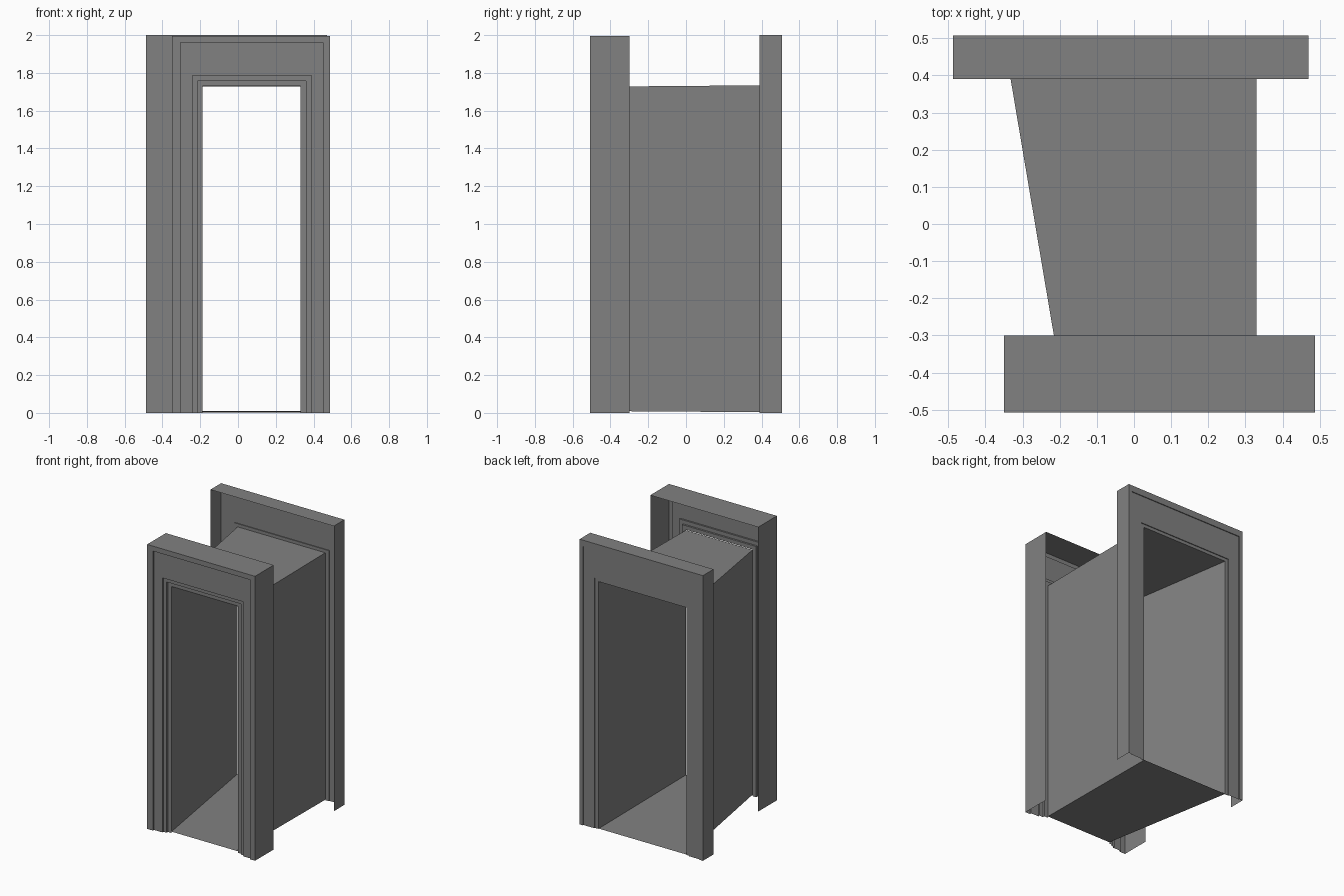
import bpy

if "Cube" in bpy.data.objects:
    bpy.data.objects.remove(bpy.data.objects["Cube"])

# Dark grey paint shared by all parts
paint = bpy.data.materials.new("dark_grey")
paint.diffuse_color = (0.22, 0.22, 0.22, 1)
paint.use_nodes = True
paint.node_tree.nodes["Principled BSDF"].inputs["Base Color"].default_value = paint.diffuse_color


def make_object(name, verts, faces):
    mesh = bpy.data.meshes.new(name)
    mesh.from_pydata(verts, [], faces)
    mesh.validate()
    mesh.update()
    mesh.materials.append(paint)
    obj = bpy.data.objects.new(name, mesh)
    bpy.context.collection.objects.link(obj)
    return obj


def casing(name, rings, flip=False):
    """Hollow stepped door casing: each ring is (left x, right x, top z, y)."""
    verts, faces = [], []
    for xl, xr, zt, y in rings:
        verts += [(xl, y, 0), (xl, y, zt), (xr, y, zt), (xr, y, 0)]
    for r in range(len(rings) - 1):
        for k in range(3):
            a, b = r * 4 + k, r * 4 + 4 + k
            face = (a, b, b + 1, a + 1)
            faces.append(face[::-1] if flip else face)
    return make_object(name, verts, faces)


def stepped(outlines, levels, wall_y):
    """Turn nested outlines and the depth of each band into casing rings."""
    rings = [(*outlines[0], wall_y)]
    for i, y in enumerate(levels):
        rings += [(*outlines[i], y), (*outlines[i + 1], y)]
    return rings


# Front casing: outer lip, flat panel and two inner steps
casing("front_casing", stepped(
    [(-0.35, 0.487, 1.995), (-0.305, 0.45, 1.96), (-0.24, 0.39, 1.785),
     (-0.215, 0.36, 1.758), (-0.187, 0.33, 1.73)],
    [-0.507, -0.495, -0.483, -0.47], -0.30))

# Back casing: outer lip, flat panel and one inner step
casing("back_casing", stepped(
    [(-0.487, 0.47, 2.0), (-0.46, 0.445, 1.955), (-0.375, 0.36, 1.757),
     (-0.35, 0.33, 1.735)],
    [0.508, 0.502, 0.496], 0.39), flip=True)

# Tapered passage joining both openings: floor, ceiling and two walls
passage = []
for xl, xr, z0, z1, y in [(-0.187, 0.33, 0.01, 1.727, -0.47),
                          (-0.35, 0.33, 0.003, 1.735, 0.496)]:
    passage += [(xl, y, z0), (xr, y, z0), (xr, y, z1), (xl, y, z1)]
make_object("passage", passage,
            [(k, (k + 1) % 4, 4 + (k + 1) % 4, 4 + k) for k in range(4)])
